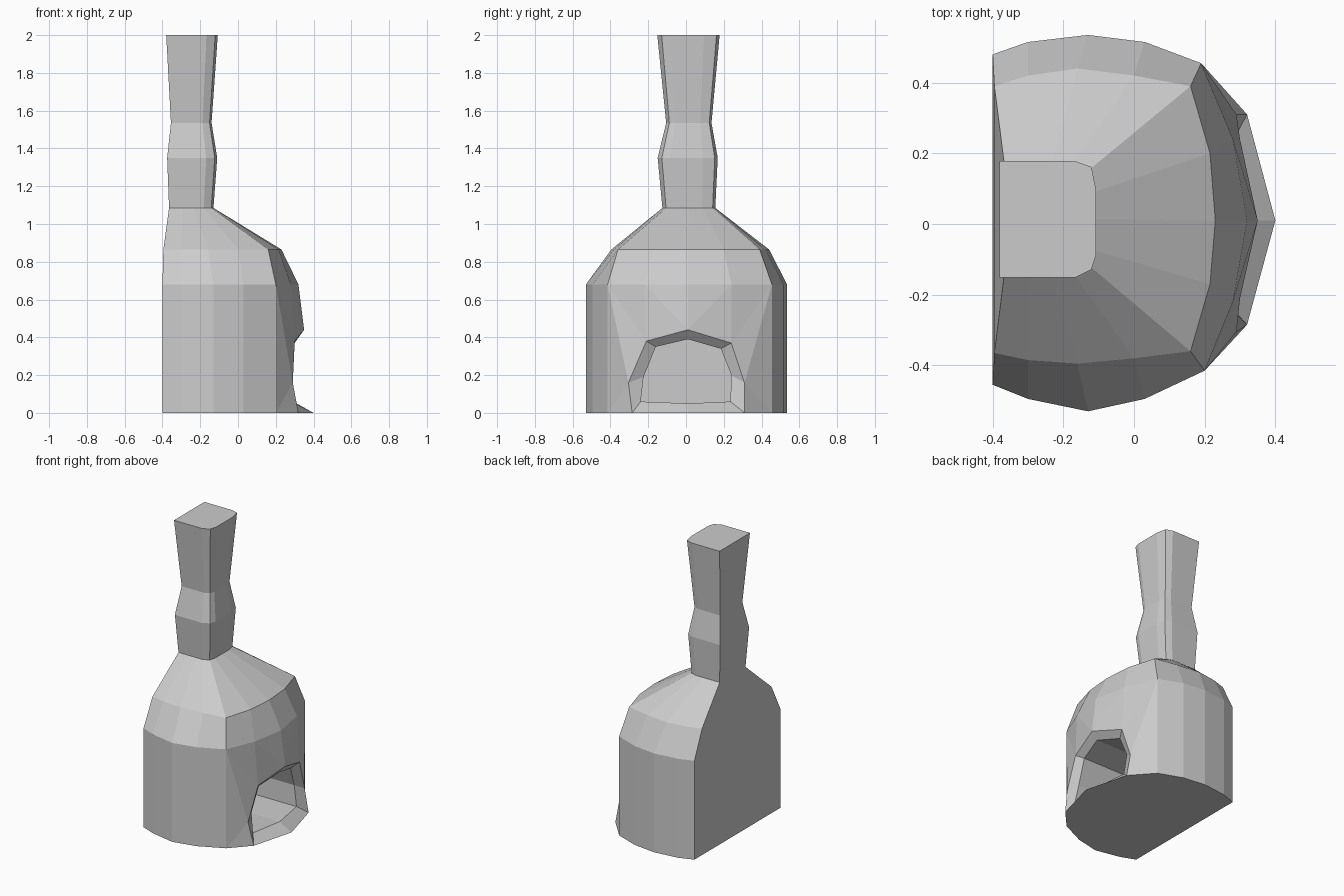
import bpy, bmesh

if "Cube" in bpy.data.objects:
    bpy.data.objects.remove(bpy.data.objects["Cube"])

bm = bmesh.new()


def verts(points):
    return [bm.verts.new(p) for p in points]


def bridge(a, b, skip=(), closed=True):
    n = len(a)
    for i in range(n if closed else n - 1):
        if i not in skip:
            j = (i + 1) % n
            bm.faces.new((a[i], a[j], b[j], b[i]))


# Half-round sides of the oven, shared by the foot and the top of the wall
side_a = [(-.4, -.455), (-.3, -.495), (-.13, -.53), (.03, -.495), (.2, -.415)]
side_b = [(.19, .455), (.03, .515), (-.13, .535), (-.3, .515), (-.4, .48)]
foot_front = [(.32, -.285), (.4, .01), (.32, .31)]
wall_front = [(.28, -.22), (.32, .01), (.28, .24)]
foot = verts([(x, y, 0) for x, y in side_a + foot_front + side_b])
wall = verts([(x, y, .68) for x, y in side_a + wall_front + side_b])
shoulder = verts([(x, y, .865) for x, y in [
    (-.395, -.365), (-.3, -.385), (-.16, -.395), (0, -.38), (.16, -.36),
    (.215, -.17), (.23, .01), (.215, .2),
    (.16, .39), (0, .42), (-.16, .44), (-.3, .42), (-.395, .39)]])

# Chimney: one chamfered section stretched to each level
U = [0, .3, .55, .78, .95, 1, 1, 1, .95, .78, .55, .3, 0]
V = [0, 0, 0, 0, .07, .2, .5, .75, .95, 1, 1, 1, 1]
rings = [foot, wall, shoulder]
for z, x0, x1, y0, y1 in [(1.085, -.365, -.13, -.125, .155),
                          (1.35, -.375, -.11, -.15, .168),
                          (1.535, -.355, -.14, -.105, .135),
                          (2.0, -.38, -.107, -.152, .178)]:
    rings.append(verts([(x0 + u * (x1 - x0), y0 + v * (y1 - y0), z)
                        for u, v in zip(U, V)]))
for k in range(len(rings) - 1):
    bridge(rings[k], rings[k + 1], skip=range(4, 8) if k == 0 else ())
bm.faces.new(foot)
bm.faces.new(rings[-1])

# Arched mouth: outer rim, fanned out to the surrounding wall
rim = [foot[5]] + verts([(.29, -.305, .16), (.30, -.21, .38), (.35, .01, .44),
                         (.30, .24, .37), (.29, .31, .16)]) + [foot[7]]
for f in [(foot[4], rim[0], rim[1]), (foot[4], rim[1], wall[4]),
          (wall[4], rim[1], rim[2]), (wall[4], rim[2], wall[5]),
          (wall[5], rim[2], rim[3]), (wall[5], rim[3], wall[6]),
          (wall[6], rim[3], wall[7]), (wall[7], rim[3], rim[4]),
          (wall[7], rim[4], wall[8]), (wall[8], rim[4], rim[5]),
          (wall[8], rim[5], foot[8]), (foot[8], rim[5], rim[6])]:
    bm.faces.new(f)

# Bevelled inner arch and sill, then the fire chamber behind it
inner_pts = [(.28, -.24, .06), (.26, -.225, .19), (.27, -.16, .35),
             (.31, .01, .39), (.27, .185, .34), (.26, .24, .2),
             (.28, .235, .06), (.31, .01, .05)]
inner = verts(inner_pts)
bridge(rim + [foot[6]], inner)
chamber = verts([(-.2, y, z) for x, y, z in inner_pts])
bridge(inner, chamber)
bm.faces.new(chamber)

bmesh.ops.recalc_face_normals(bm, faces=bm.faces)
mesh = bpy.data.meshes.new("oven_with_chimney")
bm.to_mesh(mesh)
bm.free()
bpy.context.collection.objects.link(bpy.data.objects.new("oven_with_chimney", mesh))
